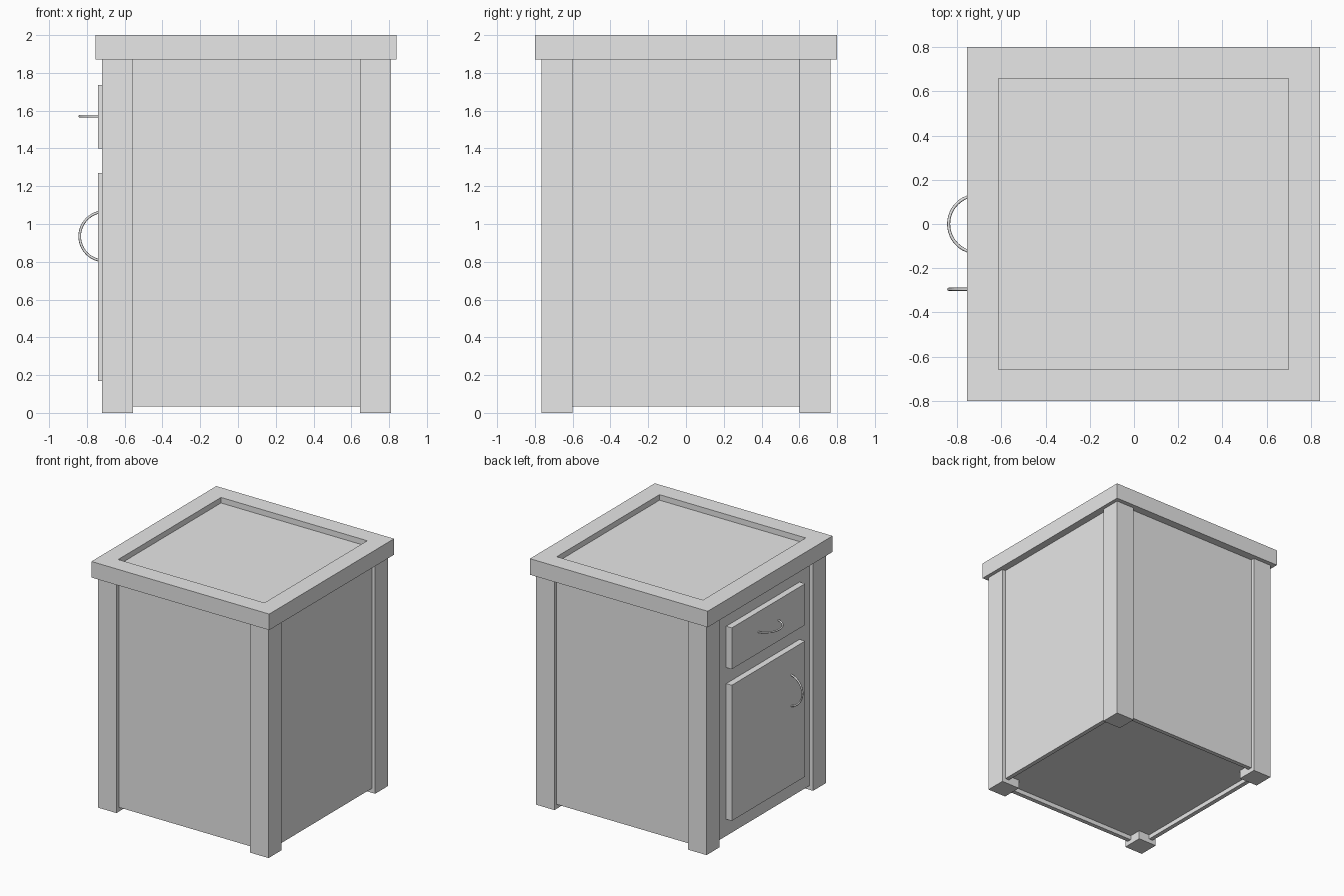
import bpy, bmesh, math

if "Cube" in bpy.data.objects:
    bpy.data.objects.remove(bpy.data.objects["Cube"])

grey = bpy.data.materials.new("plain_grey")
grey.diffuse_color = (0.8, 0.8, 0.8, 1)
grey.use_nodes = True
grey.node_tree.nodes["Principled BSDF"].inputs["Base Color"].default_value = grey.diffuse_color

# Cabinet extents
X0, X1, Y = -0.72, 0.81, 0.765      # outer faces of the legs
LEG = 0.165                         # leg width
INSET, THICK = 0.03, 0.035          # panel setback and thickness
TOP = 1.87                          # underside of the worktop
IX0, IX1, IY = X0 + LEG, X1 - LEG, Y - LEG


def box(name, x0, x1, y0, y1, z0, z1):
    bm = bmesh.new()
    bmesh.ops.create_cube(bm, size=1)
    for v in bm.verts:
        v.co = (x1 if v.co.x > 0 else x0,
                y1 if v.co.y > 0 else y0,
                z1 if v.co.z > 0 else z0)
    return finish(name, bm)


def finish(name, bm):
    mesh = bpy.data.meshes.new(name)
    bm.to_mesh(mesh)
    bm.free()
    mesh.materials.append(grey)
    ob = bpy.data.objects.new(name, mesh)
    bpy.context.collection.objects.link(ob)
    return ob


# Four corner legs
for sx, x0 in (("left", X0), ("right", IX1)):
    for sy, y0 in (("front", -Y), ("back", IY)):
        box(f"{sy}_{sx}_leg", x0, x0 + LEG, y0, y0 + LEG, 0, TOP)

# Side panels set back between the legs
PZ = 0.035
box("front_panel", IX0, IX1, -Y + INSET, -Y + INSET + THICK, PZ, TOP)
box("back_panel", IX0, IX1, Y - INSET - THICK, Y - INSET, PZ, TOP)
box("left_panel", X0 + INSET, X0 + INSET + THICK, -IY, IY, PZ, TOP)
box("right_panel", X1 - INSET - THICK, X1 - INSET, -IY, IY, PZ, TOP)

# Floor board raised above the panel bottoms
box("floor_board", X0 + INSET + THICK, X1 - INSET - THICK,
    -Y + INSET + THICK, Y - INSET - THICK, 0.07, 0.10)

# Worktop with a sunken rectangular centre
bm = bmesh.new()
bmesh.ops.create_cube(bm, size=1)
for v in bm.verts:
    v.co = (0.84 if v.co.x > 0 else -0.755, 0.8 if v.co.y > 0 else -0.8,
            2.0 if v.co.z > 0 else TOP)
bm.normal_update()
top = max(bm.faces, key=lambda f: f.normal.z)
bmesh.ops.inset_individual(bm, faces=[top], thickness=0.2)
inner = bmesh.ops.extrude_discrete_faces(bm, faces=[top])["faces"][0]
for v in inner.verts:
    v.co.z -= 0.045
finish("worktop", bm)

# Door and drawer front on the left side
box("drawer_front", -0.74, X0 + INSET, -0.47, 0.47, 1.40, 1.735)
box("door", -0.74, X0 + INSET, -0.47, 0.47, 0.17, 1.27)


def handle(name, centre, upright, radius=0.13, tube=0.007, steps=24, sides=8):
    """Half ring of round bar bulging towards -x."""
    bm = bmesh.new()
    rings = []
    for i in range(steps + 1):
        a = math.pi * i / steps - math.pi / 2
        ring = []
        for j in range(sides):
            b = 2 * math.pi * j / sides
            r = radius + tube * math.cos(b)
            along, across = r * math.sin(a), tube * math.sin(b)
            dy, dz = (across, along) if upright else (along, across)
            ring.append(bm.verts.new((centre[0] - r * math.cos(a),
                                      centre[1] + dy, centre[2] + dz)))
        rings.append(ring)
    for p, q in zip(rings, rings[1:]):
        for j in range(sides):
            k = (j + 1) % sides
            bm.faces.new((p[j], p[k], q[k], q[j]))
    bm.faces.new(rings[0])
    bm.faces.new(rings[-1])
    bmesh.ops.recalc_face_normals(bm, faces=bm.faces)
    for f in bm.faces:
        f.smooth = len(f.verts) == 4
    finish(name, bm)


# Ring pulls
handle("drawer_handle", (-0.708, 0, 1.57), False)
handle("door_handle", (-0.708, -0.295, 0.935), True)
